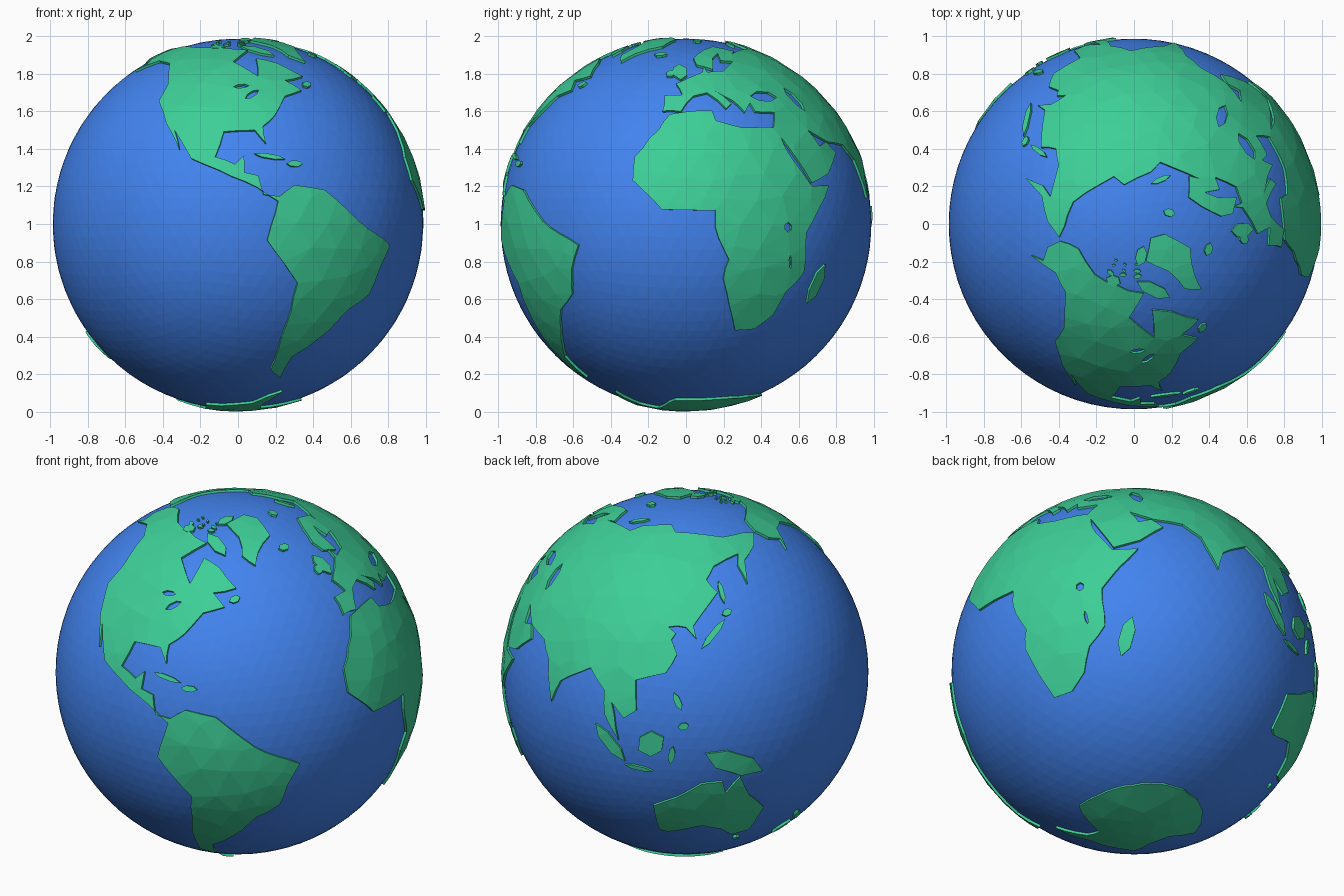
import bpy, bmesh, random
from math import radians, sin, cos, ceil
from mathutils import Vector
from mathutils.geometry import delaunay_2d_cdt

if "Cube" in bpy.data.objects:
    bpy.data.objects.remove(bpy.data.objects["Cube"])

OCEAN, LAND, ROOT = 0.987, 1.0, 0.97
random.seed(4)


def material(name, rgb):
    m = bpy.data.materials.new(name)
    m.diffuse_color = (*rgb, 1)
    m.use_nodes = True
    m.node_tree.nodes["Principled BSDF"].inputs["Base Color"].default_value = m.diffuse_color
    return m


def finish(bm, name, mat):
    me = bpy.data.meshes.new(name)
    bm.to_mesh(me)
    bm.free()
    ob = bpy.data.objects.new(name, me)
    ob.location.z = 1
    me.materials.append(mat)
    bpy.context.collection.objects.link(ob)


def ball(level, radius):
    bm = bmesh.new()
    bmesh.ops.create_icosphere(bm, subdivisions=level, radius=radius)
    return bm


def wobble(p, amount):
    return (p + Vector([random.uniform(-amount, amount) for _ in range(3)])).normalized()


def spot(lon, lat):
    a, b = radians(lon), radians(lat)
    return Vector((cos(b) * cos(a), cos(b) * sin(a), sin(b)))


def coast(flat):
    """lon, lat list -> closed shoreline; long edges are split and roughened."""
    pts = [spot(*p) for p in zip(flat[::2], flat[1::2])]
    out = []
    for p, q in zip(pts, pts[1:] + pts[:1]):
        n = ceil((p - q).length / 0.09)
        out += [p] + [wobble(p.lerp(q, i / n), 0.006) for i in range(1, n)]
    return out


def lens(lon1, lat1, lon2, lat2, fat=0.32):
    """Slim island or lake between two end points."""
    a, b = spot(lon1, lat1), spot(lon2, lat2)
    side = (a + b).normalized().cross(b - a) * fat / 2
    mids = [a.lerp(b, t) + side * s for t, s in ((.25, -1), (.7, -1), (.75, 1), (.3, 1))]
    return [p.normalized() for p in (a, *mids[:2], b, *mids[2:])]


def inside(p, poly):
    hit = False
    for a, b in zip(poly, poly[1:] + poly[:1]):
        if (a.y > p.y) != (b.y > p.y) and p.x < (b.x - a.x) * (p.y - a.y) / (b.y - a.y) + a.x:
            hit = not hit
    return hit


def land(name, shores, lakes=()):
    """Triangulate shorelines on a stereographic map, wrap on the globe, thicken."""
    lakes = list(lakes)
    centre = sum((p for s in shores for p in s), Vector()).normalized()
    turn = centre.rotation_difference(Vector((0, 0, 1)))

    def flat(p):
        q = turn @ p
        return Vector((q.x / (1 + q.z), q.y / (1 + q.z)))

    land2 = [[flat(p) for p in s] for s in shores]
    lake2 = [[flat(p) for p in s] for s in lakes]

    def dry(p):
        return any(inside(p, s) for s in land2) and not any(inside(p, s) for s in lake2)

    verts, edges = [], []
    for s in land2 + lake2:
        n = len(verts)
        edges += [(n + i, n + (i + 1) % len(s)) for i in range(len(s))]
        verts += s
    rim = [p for s in shores + lakes for p in s]
    for p in GRID:
        if p.dot(centre) > -0.6 and dry(flat(p)) and min((p - r).length for r in rim) > 0.05:
            verts.append(flat(p))
    vs, _, fs, *_ = delaunay_2d_cdt(verts, edges, [], 0, 1e-6)
    bm = bmesh.new()
    back, bv = turn.inverted(), []
    for v in vs:
        d = v.length_squared
        bv.append(bm.verts.new(back @ Vector((2 * v.x, 2 * v.y, 1 - d)) / (1 + d) * ROOT))
    for f in fs:
        if dry(sum((vs[i] for i in f), Vector((0, 0))) / len(f)):
            bm.faces.new([bv[i] for i in f])
    bmesh.ops.delete(bm, geom=[v for v in bm.verts if not v.link_faces], context='VERTS')
    for v in bmesh.ops.extrude_face_region(bm, geom=bm.faces[:])['geom']:
        if isinstance(v, bmesh.types.BMVert):
            v.co *= LAND / ROOT
    finish(bm, name, GREEN)


BLUE = material("ocean_blue", (0.055, 0.23, 0.87))
GREEN = material("land_green", (0.047, 0.62, 0.31))

# ocean
finish(ball(5, OCEAN), "ocean", BLUE)

# jittered inland points that give the land its coarse facets
bm = ball(4, 1)
GRID = [wobble(v.co, 0.025) for v in bm.verts]
bm.free()

# americas, with great lakes
americas = [-167,66, -156,71, -128,70, -95,69, -82,68, -93,60, -80,52, -78,62, -66,59, -56,52, -67,50, -61,45.5,
            -70,43, -76,35.5, -81,31.5, -80.5,25.5, -84,30, -95,29.5, -97.5,21, -91,18.6, -88,21.5, -88,16,
            -83.5,15, -82,9, -77,8.5, -72,12, -62,10.5, -50,1, -35.3,-6.5, -39,-14, -41,-22, -48.5,-27,
            -57.5,-38, -66,-45, -67,-55, -74,-51, -73,-37, -70.4,-18.4, -81,-5, -77.5,7, -87.5,13, -105.5,20.5,
            -113,30, -110,23.5, -117,32.5, -124,41, -124,48, -135,59, -148,60.5, -163,55, -158,58.5, -165,61.5]
land("americas", [coast(americas)], [lens(-92, 47, -85, 47.5), lens(-87, 42, -81, 45.5)])

# africa and eurasia, with inland seas
africa = [-6,35.8, 10,37.2, 11,33.5, 20,31, 32.5,31, 37.3,20, 43.2,11.7, 51.2,11.9, 40,-2.5, 40.6,-15, 35,-21,
          32,-29, 26,-34, 18.5,-34.5, 12,-17, 13.5,-11, 9,-1, 9,4.2, -7.5,4.5, -17,13.5, -17,21, -9.8,30]
eurasia = [-9,37, -9,43.2, -1.5,43.5, -4.5,48.4, 8.5,54, 10,57.5, 11,54, 20,54.5, 30,60, 22,60.5, 24,65.5,
           17.5,62, 14.5,55.5, 6,58, 5,62, 14.5,68, 26,71, 41,67, 35,65, 67,69, 72,73, 104,77.5, 113,74,
           160,69.8, 190,66, 178,62.5, 163,59, 157,51, 157,58, 162,62, 142,59.3, 136,54.7, 140.5,50, 128,39.5,
           129,35.3, 125,39, 118,39, 121,37, 119.5,35, 121.8,30.5, 118,24.5, 108,21.5, 109,12, 105,9,
           100.5,13.4, 103.5,1.5, 98.5,9, 97.5,16.7, 91,22.5, 80.2,15.5, 77.5,8, 72.8,20, 67,25, 57,26,
           48.5,30, 51.5,24.5, 56,26, 59.8,22.4, 52,15.6, 43.5,12.7, 32.5,30, 36,36.5, 27.5,36.8, 26.5,40.2,
           23,36.5, 19.5,41, 12.5,45.3, 18.4,40, 15.8,38, 9,44.4, 3,43, -2,36.8]
black_sea, caspian = lens(28, 43, 41, 42.5, 0.4), lens(49, 46.5, 52.5, 37)
land("africa_eurasia", [coast(africa), coast(eurasia)],
     [black_sea, caspian, lens(33, .5, 33, -2.5, .8), lens(34.3, -9.6, 35, -14, .2)])

# australia
land("australia", [coast([114,-22, 122,-18, 130,-12.5, 136.8,-12.2, 138,-17, 142.5,-11, 146.3,-19, 153,-26, 150,-37.3,
                          143.5,-38.7, 138,-34, 131,-31.5, 118,-35, 115,-34])])

# antarctica: a peninsula side and a regular eastern arc
east = [c for lon in range(-10, 161, 17) for c in (lon, -68 - 2 * cos(radians(lon * 2)))]
land("antarctica", [coast([165,-78, -160,-80, -130,-74.5, -75,-73, -66,-67, -58,-63.5, -62,-74, -50,-79, -25,-75] + east)])

# greenland
land("greenland", [coast([-72,78, -40,83.3, -18,80, -23,71, -40,65, -44,60, -52,64, -54,72])])

# north american islands: three big ones and a loose scatter between them
isles = [lens(-87, 72, -64, 64), lens(-117, 71, -103, 71, .7), lens(-84, 77, -66, 82.5, .5), lens(-59, 47.5, -54, 49, .6)]
for i in range(9):
    lon, lat = -122 + 15 * (i % 3) + random.uniform(0, 5), 73.5 + 2 * (i // 3)
    isles.append(lens(lon, lat, lon + random.uniform(4, 9), lat + random.uniform(-1, 1), .5))
land("north_american_islands", isles)
land("caribbean_islands", [lens(-84.5, 22, -74.5, 20.3, .15), lens(-74, 18.9, -68.5, 18.7, .35)])

# european and arctic islands
land("european_islands", [lens(-2.5, 50.3, -4, 58.5, .5), lens(-9.5, 52, -6, 55, .7), lens(-23.5, 65, -14, 65, .6),
                          lens(53, 71, 67, 76.5, .22), lens(13, 77, 24, 80, .6)])

# east and south asian islands
land("asian_islands", [lens(142.5, 46, 142.5, 54, .18), lens(130.5, 32, 141.5, 41, .15), lens(140.5, 42.5, 145, 43.5, .6),
                       lens(121, 18.5, 123.5, 13), lens(122.5, 7.5, 126, 8, .6), lens(95.5, 5.5, 105.5, -5.5, .25),
                       lens(105.5, -6.8, 114.5, -8, .15), lens(110, -1, 118, 4, .75), lens(120, -5, 121, 1),
                       lens(131, -1.5, 150, -10)])
land("madagascar_island", [lens(49.5, -12.5, 45.5, -25)])

# south pacific islands
land("south_pacific_islands", [lens(173, -35, 177, -41), lens(167.5, -46, 174, -41), lens(145, -41.5, 148, -42.5, .7)])
